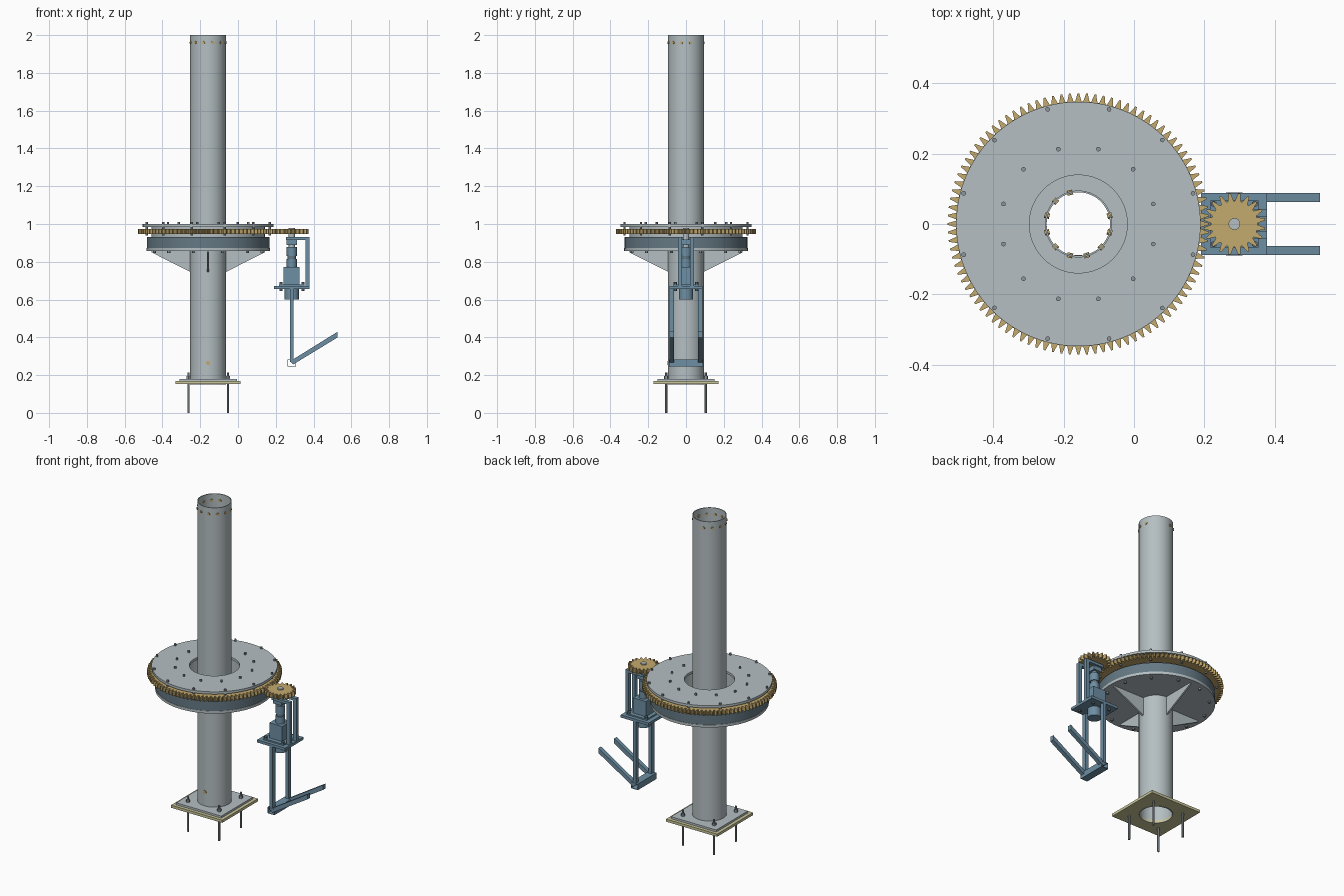
import bpy, bmesh, math
from mathutils import Vector, Matrix

cube = bpy.data.objects.get("Cube")
if cube:
    bpy.data.objects.remove(cube, do_unlink=True)


def material(name, rgb):
    m = bpy.data.materials.new(name)
    m.use_nodes = True
    m.diffuse_color = (*rgb, 1)
    m.node_tree.nodes["Principled BSDF"].inputs["Base Color"].default_value = (*rgb, 1)
    return m


STEEL = material("pale steel", (0.46, 0.52, 0.54))
BLUE = material("painted blue", (0.155, 0.275, 0.365))
SLATE = material("slate bearing", (0.13, 0.19, 0.23))
GOLD = material("brass", (0.55, 0.40, 0.155))
CREAM = material("cream grout", (0.58, 0.56, 0.32))
BOLT = material("bolt grey", (0.27, 0.31, 0.33))

CX = -0.158    # mast axis
PX = 0.285     # drive axis


def finish(bm, name, mat, smooth=False):
    bmesh.ops.recalc_face_normals(bm, faces=bm.faces)
    me = bpy.data.meshes.new(name)
    bm.to_mesh(me)
    bm.free()
    ob = bpy.data.objects.new(name, me)
    bpy.context.collection.objects.link(ob)
    me.materials.append(mat)
    if smooth:
        bpy.ops.object.select_all(action="DESELECT")
        ob.select_set(True)
        bpy.context.view_layer.objects.active = ob
        bpy.ops.object.shade_smooth_by_angle()
    return ob


def ring(name, mat, x, outline, inner, z0, z1, smooth=True):
    """Extruded outline of (angle, radius) pairs with a round hole."""
    bm = bmesh.new()
    loops = []
    for rad, z in ((None, z0), (None, z1), (inner, z1), (inner, z0)):
        loops.append([bm.verts.new((x + (rad or r) * math.cos(a),
                                    (rad or r) * math.sin(a), z)) for a, r in outline])
    n = len(outline)
    for k in range(4):
        lo, hi = loops[k], loops[(k + 1) % 4]
        for i in range(n):
            j = (i + 1) % n
            bm.faces.new((lo[i], lo[j], hi[j], hi[i]))
    return finish(bm, name, mat, smooth)


def circle(r, n=96):
    return [(math.tau * i / n, r) for i in range(n)]


def teeth(n, root, tip, phase=0):
    shape = ((-.4, 0), (-.22, .55), (-.1, 1), (.1, 1), (.22, .55), (.4, 0))
    return [(math.tau * (i + phase + t) / n, root + (tip - root) * h)
            for i in range(n) for t, h in shape]


def rods(name, mat, r, spans, n=12):
    """Cylinders between pairs of points, joined as one object."""
    bm = bmesh.new()
    for a, b in spans:
        a, b = Vector(a), Vector(b)
        turn = (b - a).to_track_quat("Z", "Y").to_matrix().to_4x4()
        bmesh.ops.create_cone(bm, cap_ends=True, segments=n, radius1=r, radius2=r,
                              depth=(b - a).length,
                              matrix=Matrix.Translation((a + b) / 2) @ turn)
    return finish(bm, name, mat, n > 6)


def boxes(name, mat, items):
    """Boxes given as (x0, x1, y0, y1, z0, z1)."""
    bm = bmesh.new()
    for x0, x1, y0, y1, z0, z1 in items:
        m = Matrix.Translation(((x0 + x1) / 2, (y0 + y1) / 2, (z0 + z1) / 2))
        bmesh.ops.create_cube(bm, size=1, matrix=m @ Matrix.Diagonal((x1 - x0, y1 - y0, z1 - z0, 1)))
    return finish(bm, name, mat)


def prism(name, mat, profiles):
    """Extrudes polygons along their offset vectors."""
    bm = bmesh.new()
    for pts, off in profiles:
        f = bm.faces.new([bm.verts.new(p) for p in pts])
        geo = bmesh.ops.extrude_face_region(bm, geom=[f])["geom"]
        bmesh.ops.translate(bm, vec=off, verts=[v for v in geo if isinstance(v, bmesh.types.BMVert)])
    return finish(bm, name, mat)


def bolt_circle(r, z0, z1, count=12, offset=15):
    spans = []
    for i in range(count):
        a = math.radians(offset) + math.tau * i / count
        x, y = CX + r * math.cos(a), r * math.sin(a)
        spans.append(((x, y, z0), (x, y, z1)))
    return spans


# Mast and foot
ring("mast_pipe", STEEL, CX, circle(0.095), 0.09, 0.15, 2.0)


def square_plate(name, mat, half, z0, z1):
    # square outline sampled by angle, so it shares the round hole's loop
    pts = []
    for i in range(64):
        a = math.tau * i / 64
        pts.append((a, half / max(abs(math.cos(a)), abs(math.sin(a)))))
    return ring(name, mat, CX, pts, 0.09, z0, z1, False)


square_plate("grout_plate", CREAM, 0.172, 0.152, 0.168)
square_plate("base_plate", STEEL, 0.152, 0.168, 0.18)
corners = bolt_circle(0.148, 0, 0.215, 4, 45)
rods("anchor_rods", BOLT, 0.006, corners)
rods("anchor_nuts", BOLT, 0.012, [((*a[:2], 0.18), (*a[:2], 0.195)) for a, b in corners], 6)

# Screws round the mast head and the cable port
screws = []
for i in range(12):
    if i in (1, 2):
        continue
    a = math.radians(15 + 30 * i)
    d = Vector((math.cos(a), math.sin(a), 0))
    c = Vector((CX, 0, 1.96))
    screws.append((c + d * 0.085, c + d * 0.099))
rods("mast_head_screws", GOLD, 0.008, screws)
rods("cable_port", GOLD, 0.011, [((CX, -0.088, 0.264), (CX, -0.098, 0.264))], 20)

# Turntable, from the bottom up
ring("lower_flange", STEEL, CX, circle(0.327), 0.094, 0.857, 0.873)
ring("bearing_housing", SLATE, CX, circle(0.325), 0.25, 0.873, 0.931)
ring("bearing_inner_ring", STEEL, CX, circle(0.3), 0.19, 0.873, 0.985)
ring("ring_gear", GOLD, CX, teeth(96, 0.348, 0.371), 0.295, 0.947, 0.973, False)
ring("upper_plate", STEEL, CX, circle(0.347), 0.139, 0.984, 0.999)
rods("upper_bolts", BOLT, 0.0065,
     bolt_circle(0.22, 0.98, 1.01) + bolt_circle(0.337, 0.938, 1.01))
rods("lower_bolts", BOLT, 0.008, bolt_circle(0.295, 0.846, 0.86))

# Four gussets under the flange
gussets = []
for i in range(4):
    a = math.tau * i / 4
    d, s = Vector((math.cos(a), math.sin(a), 0)), Vector((-math.sin(a), math.cos(a), 0))
    base = Vector((CX, 0, 0)) - s * 0.005
    pts = [base + d * r + Vector((0, 0, z))
           for r, z in ((0.092, 0.857), (0.30, 0.857), (0.30, 0.85), (0.092, 0.745))]
    gussets.append((pts, s * 0.01))
prism("flange_gussets", STEEL, gussets)

# Drive pinion and shaft
ring("drive_pinion", GOLD, PX, teeth(20, 0.066, 0.088, 0.5), 0.016, 0.947, 0.973, False)
rods("drive_shaft", STEEL, 0.0165, [((PX, 0, 0.86), (PX, 0, 0.98))], 24)

# Motor, coupling and gearbox
boxes("gearbox", BLUE, [(0.241, 0.326, -0.042, 0.042, 0.677, 0.772)])
rods("motor_can", BLUE, 0.038, [((PX, 0, 0.60), (PX, 0, 0.66))], 32)
rods("coupling", BLUE, 0.027, [((PX, 0, 0.77), (PX, 0, 0.815)), ((PX, 0, 0.83), (PX, 0, 0.878))], 24)
rods("coupling_spider", SLATE, 0.022, [((PX, 0, 0.81), (PX, 0, 0.835))], 24)
boxes("shaft_bearing_block", BLUE, [(0.258, 0.312, -0.03, 0.03, 0.89, 0.917)])

# Motor platform and its bracket
boxes("motor_platform", BLUE, [(0.19, 0.378, -0.088, 0.088, 0.656, 0.672),
                               (0.217, 0.353, -0.067, 0.067, 0.672, 0.68)])
rods("platform_bolts", SLATE, 0.009,
     [((PX + sx * 0.058, sy * 0.057, 0.645), (PX + sx * 0.058, sy * 0.057, 0.692))
      for sx in (-1, 1) for sy in (-1, 1)], 6)
boxes("bracket_bars", BLUE,
      [b for s in (-1, 1) for b in (
          (0.357, 0.378, s * 0.031 - 0.011, s * 0.031 + 0.011, 0.672, 0.931),
          (0.255, 0.357, s * 0.031 - 0.011, s * 0.031 + 0.011, 0.915, 0.931))])

# Hanging legs, hollow cross tube and sloping arms
boxes("hanger_legs", BLUE, [(0.275, 0.295, s * 0.0755 - 0.0125, s * 0.0755 + 0.0125, 0.27, 0.656)
                            for s in (-1, 1)])
boxes("cross_tube", BLUE, [(0.261, 0.308, -0.09, 0.09, 0.246, 0.249),
                           (0.261, 0.308, -0.09, 0.09, 0.28, 0.283),
                           (0.261, 0.264, -0.09, 0.09, 0.249, 0.28),
                           (0.305, 0.308, -0.09, 0.09, 0.249, 0.28)])
arm = ((0.275, 0.273), (0.528, 0.43), (0.528, 0.40), (0.293, 0.257))
prism("sloping_arms", BLUE, [([(x, s * 0.0755 - 0.0125, z) for x, z in arm], Vector((0, 0.025, 0)))
                             for s in (-1, 1)])
